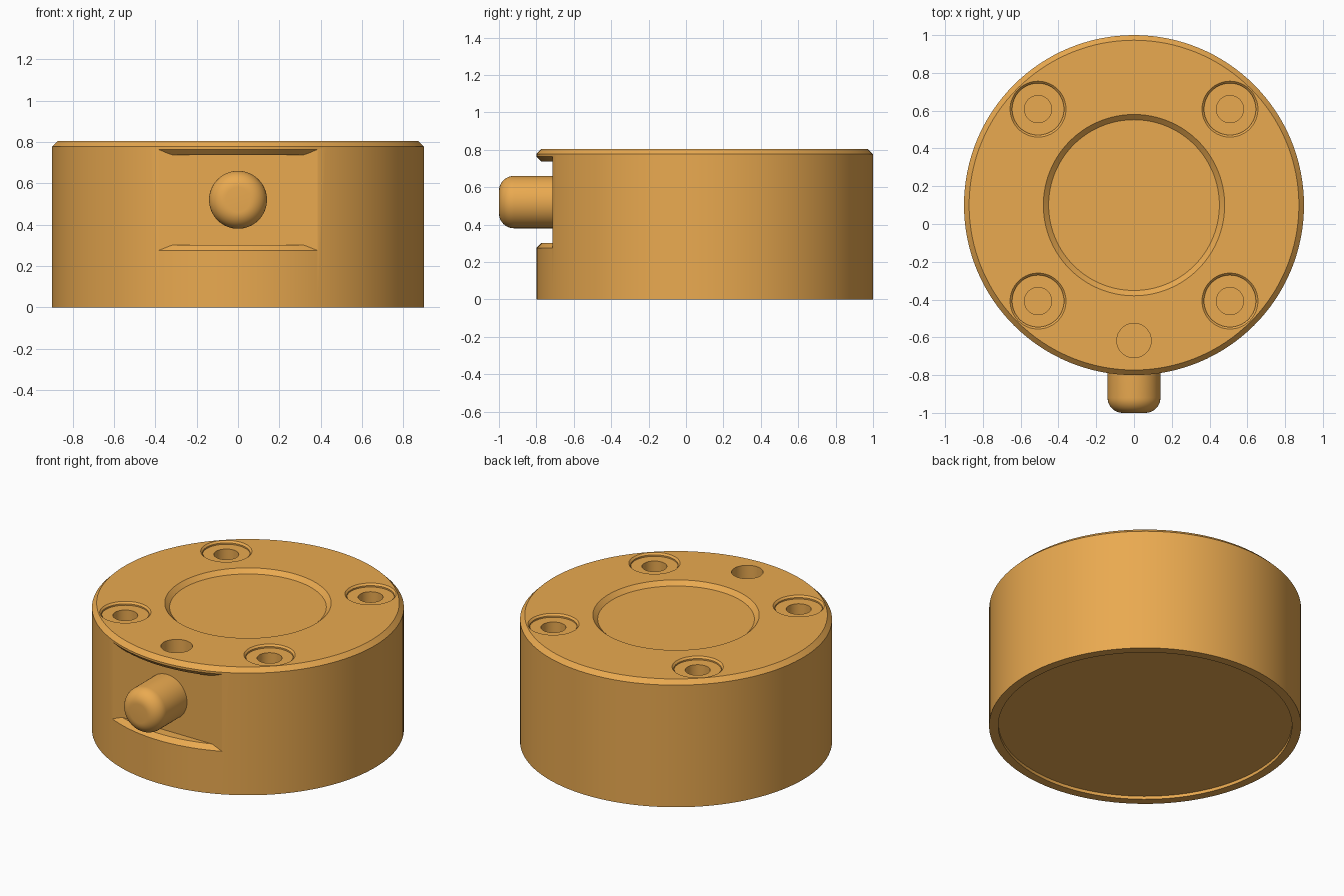
import bpy, bmesh
from math import pi, sin, cos, radians
from mathutils import Matrix, Vector

if "Cube" in bpy.data.objects:
    bpy.data.objects.remove(bpy.data.objects["Cube"])

CY = 0.1  # body axis in y

orange = bpy.data.materials.new("orange")
orange.diffuse_color = (0.82, 0.40, 0.08, 1)
orange.use_nodes = True
orange.node_tree.nodes["Principled BSDF"].inputs["Base Color"].default_value = orange.diffuse_color


def lathe(name, profile, loc=(0, 0, 0), steps=128, rot=None, clip_y=None):
    """Revolve an (r, z) profile about z; optionally keep only y < clip_y."""
    bm = bmesh.new()
    vs = [bm.verts.new((r, 0, z)) for r, z in profile]
    closed = profile[0][0] > 0
    edges = [bm.edges.new(p) for p in zip(vs, vs[1:] + (vs[:1] if closed else []))]
    bmesh.ops.spin(bm, geom=vs + edges, cent=(0, 0, 0), axis=(0, 0, 1),
                   angle=2 * pi, steps=steps)
    bmesh.ops.remove_doubles(bm, verts=bm.verts[:], dist=1e-5)
    if rot:
        bm.transform(rot)
    bm.transform(Matrix.Translation(loc))
    if clip_y is not None:
        bmesh.ops.bisect_plane(bm, geom=bm.verts[:] + bm.edges[:] + bm.faces[:],
                               plane_co=(0, clip_y, 0), plane_no=(0, 1, 0),
                               clear_outer=True)
        bmesh.ops.holes_fill(bm, edges=[e for e in bm.edges if e.is_boundary], sides=0)
    bmesh.ops.recalc_face_normals(bm, faces=bm.faces[:])
    me = bpy.data.meshes.new(name)
    bm.to_mesh(me)
    bm.free()
    ob = bpy.data.objects.new(name, me)
    bpy.context.collection.objects.link(ob)
    me.materials.append(orange)
    return ob


def activate(ob):
    bpy.ops.object.select_all(action='DESELECT')
    ob.select_set(True)
    bpy.context.view_layer.objects.active = ob


def cut(ob, cutter):
    cutter.hide_render = True
    activate(ob)
    m = ob.modifiers.new("cut", 'BOOLEAN')
    m.operation, m.solver, m.object = 'DIFFERENCE', 'EXACT', cutter
    bpy.ops.object.modifier_apply(modifier=m.name)
    bpy.data.objects.remove(cutter)


# Round housing: chamfered rim, shallow dished top, recessed underside
housing = lathe("housing", [
    (0, 0.02), (0.847, 0.02), (0.847, 0), (0.9, 0), (0.9, 0.777), (0.873, 0.804),
    (0.48, 0.804), (0.452, 0.778), (0, 0.778)], (0, CY, 0))

# Front pocket with a flat back and chamfered lips following the curve
cut(housing, lathe("pocket_cutter", [
    (0.7, 0.302), (0.872, 0.302), (0.9, 0.274), (1.0, 0.274),
    (1.0, 0.764), (0.9, 0.764), (0.872, 0.736), (0.7, 0.736)],
    (0, CY, 0), clip_y=-0.713))

# Four countersunk screw holes
for sx in (-1, 1):
    for sy in (-1, 1):
        cut(housing, lathe("screw_hole_cutter", [
            (0, 0.68), (0.072, 0.68), (0.072, 0.784), (0.137, 0.784),
            (0.137, 0.793), (0.148, 0.804), (0.148, 0.9), (0, 0.9)],
            (sx * 0.508, CY + sy * 0.508, 0), 64))

# Small indicator hole near the front
cut(housing, lathe("indicator_hole_cutter", [
    (0, 0.68), (0.091, 0.68), (0.091, 0.9), (0, 0.9)], (0, -0.617, 0), 64))

# Rounded front button, pointing to -y
f = 0.08
arc = [(0.14 - f + f * cos(a), 0.31 - f + f * sin(a))
       for a in (radians(i * 9) for i in range(11))]
button = lathe("front_button", [(0, 0), (0.14, 0)] + arc + [(0, 0.31)],
               (0, -0.69, 0.52), 64, Matrix.Rotation(pi / 2, 4, 'X'))

for ob in (housing, button):
    activate(ob)
    bpy.ops.object.shade_smooth_by_angle(angle=radians(30))
